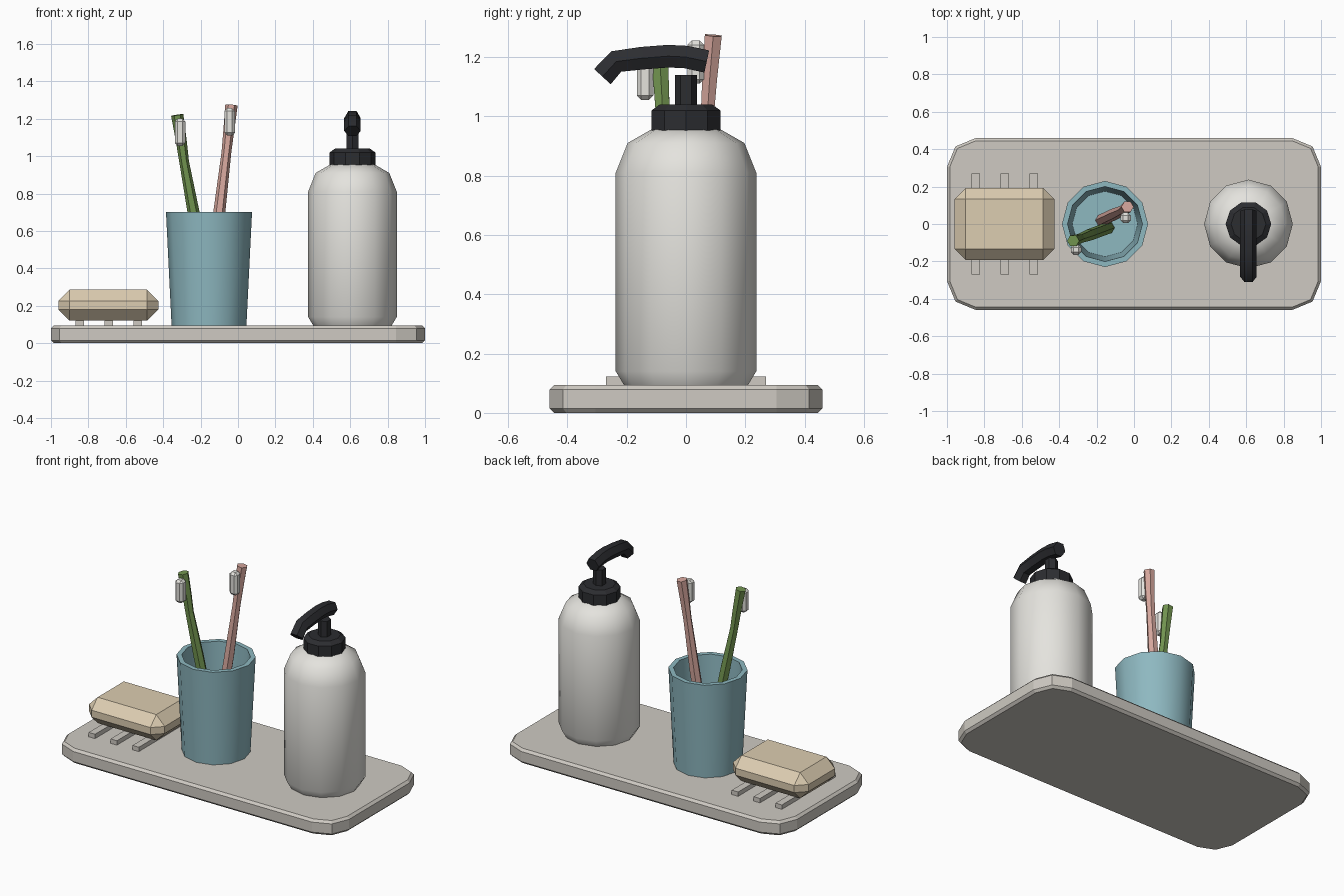
import bpy, bmesh
from math import sin, cos, pi, radians
from mathutils import Vector

if "Cube" in bpy.data.objects:
    bpy.data.objects.remove(bpy.data.objects["Cube"])


def mat(name, r, g, b):
    m = bpy.data.materials.new(name)
    m.diffuse_color = (r, g, b, 1)
    m.use_nodes = True
    m.node_tree.nodes["Principled BSDF"].inputs["Base Color"].default_value = m.diffuse_color
    return m


STONE = mat("stone", .62, .59, .54)
WHITE = mat("ceramic", .78, .77, .73)
BLUE = mat("blue", .27, .48, .53)
BLACK = mat("black", .025, .026, .03)
CREAM = mat("cream", .72, .61, .44)
GREEN = mat("green", .17, .30, .08)
PINK = mat("pink", .68, .39, .34)


def finish(name, bm, material, smooth=None):
    bmesh.ops.recalc_face_normals(bm, faces=bm.faces)
    me = bpy.data.meshes.new(name)
    bm.to_mesh(me)
    bm.free()
    me.materials.append(material)
    ob = bpy.data.objects.new(name, me)
    bpy.context.collection.objects.link(ob)
    if smooth:
        bpy.ops.object.select_all(action='DESELECT')
        ob.select_set(True)
        bpy.context.view_layer.objects.active = ob
        bpy.ops.object.shade_smooth_by_angle(angle=radians(smooth))
    return ob


def loft(name, rings, material, smooth=None):
    """Skin a list of equal-length point rings and cap both ends."""
    bm = bmesh.new()
    vs = [[bm.verts.new(p) for p in ring] for ring in rings]
    n = len(vs[0])
    for a, b in zip(vs, vs[1:]):
        for i in range(n):
            j = (i + 1) % n
            bm.faces.new((a[i], a[j], b[j], b[i]))
    bm.faces.new(vs[0])
    bm.faces.new(vs[-1])
    return finish(name, bm, material, smooth)


def lathe(name, x, profile, sides, material, smooth=None, phase=0.0):
    rings = [[(x + r * cos(phase + 2 * pi * i / sides), r * sin(phase + 2 * pi * i / sides), z)
              for i in range(sides)] for r, z in profile]
    return loft(name, rings, material, smooth)


def tube(name, path, radii, material, smooth=None):
    """Hexagonal sweep, flat sides facing front and back."""
    pts = [Vector(p) for p in path]
    rings = []
    for i, p in enumerate(pts):
        t = (pts[min(i + 1, len(pts) - 1)] - pts[max(i - 1, 0)]).normalized()
        u = Vector((1, 0, 0))
        u = (u - t * u.dot(t)).normalized()
        v = t.cross(u)
        rings.append([p + radii[i] * (u * cos(k * pi / 3) + v * sin(k * pi / 3)) for k in range(6)])
    return loft(name, rings, material, smooth)


def box(name, centre, size, material, bevel=0):
    bm = bmesh.new()
    bmesh.ops.create_cube(bm, size=1)
    for v in bm.verts:
        v.co = Vector(centre) + Vector(a * b for a, b in zip(v.co, size))
    if bevel:
        bmesh.ops.bevel(bm, geom=bm.edges[:], offset=bevel, segments=1, affect='EDGES')
    return finish(name, bm, material)


# tray with rounded corners and chamfered rims
def tray_ring(inset, z, r=.155):
    ring = []
    for q, (sx, sy) in enumerate([(1, 1), (-1, 1), (-1, -1), (1, -1)]):
        for k in range(3):
            a = q * pi / 2 + k * pi / 4
            ring.append((sx * (1 - r) + (r - inset) * cos(a), sy * (.46 - r) + (r - inset) * sin(a), z))
    return ring


loft("tray", [tray_ring(.015, 0), tray_ring(0, .015), tray_ring(0, .079), tray_ring(.015, .094)], STONE)

# soap resting on three ribs
for i, x in enumerate((-.845, -.69, -.535)):
    box(f"soap_rib_{i + 1}", (x, 0, .105), (.045, .54, .034), STONE)
box("soap", (-.693, 0, .203), (.535, .385, .165), CREAM, .06)

# hollow cup
lathe("cup", -.155, [(.2, .092), (.23, .7), (.2, .7), (.175, .125)], 12, BLUE, 40)

# toothbrushes: bent handle plus bristle block
brushes = [
    ("green", GREEN, [(-.135, -.02, .13), (-.238, -.058, .7), (-.288, -.077, .97), (-.303, -.082, 1.08), (-.325, -.09, 1.22)],
     (-.31, -.138, 1.128)),
    ("pink", PINK, [(-.175, .02, .13), (-.1, .055, .7), (-.062, .073, 1.02), (-.05, .08, 1.13), (-.035, .092, 1.273)],
     (-.045, .033, 1.183)),
]
for name, m, path, tip in brushes:
    tube(f"{name}_toothbrush", path, (.032, .032, .026, .029, .033), m)
    box(f"{name}_bristles", tip, (.056, .056, .146), WHITE, .015)

# soap dispenser: bottle, collar, stem and curved spout
X = .612
lathe("dispenser_bottle", X, [(.208, .092), (.237, .14), (.237, .81), (.197, .91), (.115, .957)], 12, WHITE, 40)
lathe("pump_collar", X, [(.122, .953), (.122, 1.02), (.093, 1.04)], 10, BLACK)
lathe("pump_stem", X, [(.0375, 1.02), (.0375, 1.14)], 6, BLACK, phase=pi / 2)
tube("pump_spout", [(X, .07, 1.185), (X, 0, 1.2), (X, -.06, 1.203), (X, -.15, 1.196), (X, -.235, 1.185), (X, -.282, 1.134)],
     [.044] * 6, BLACK, 40)
